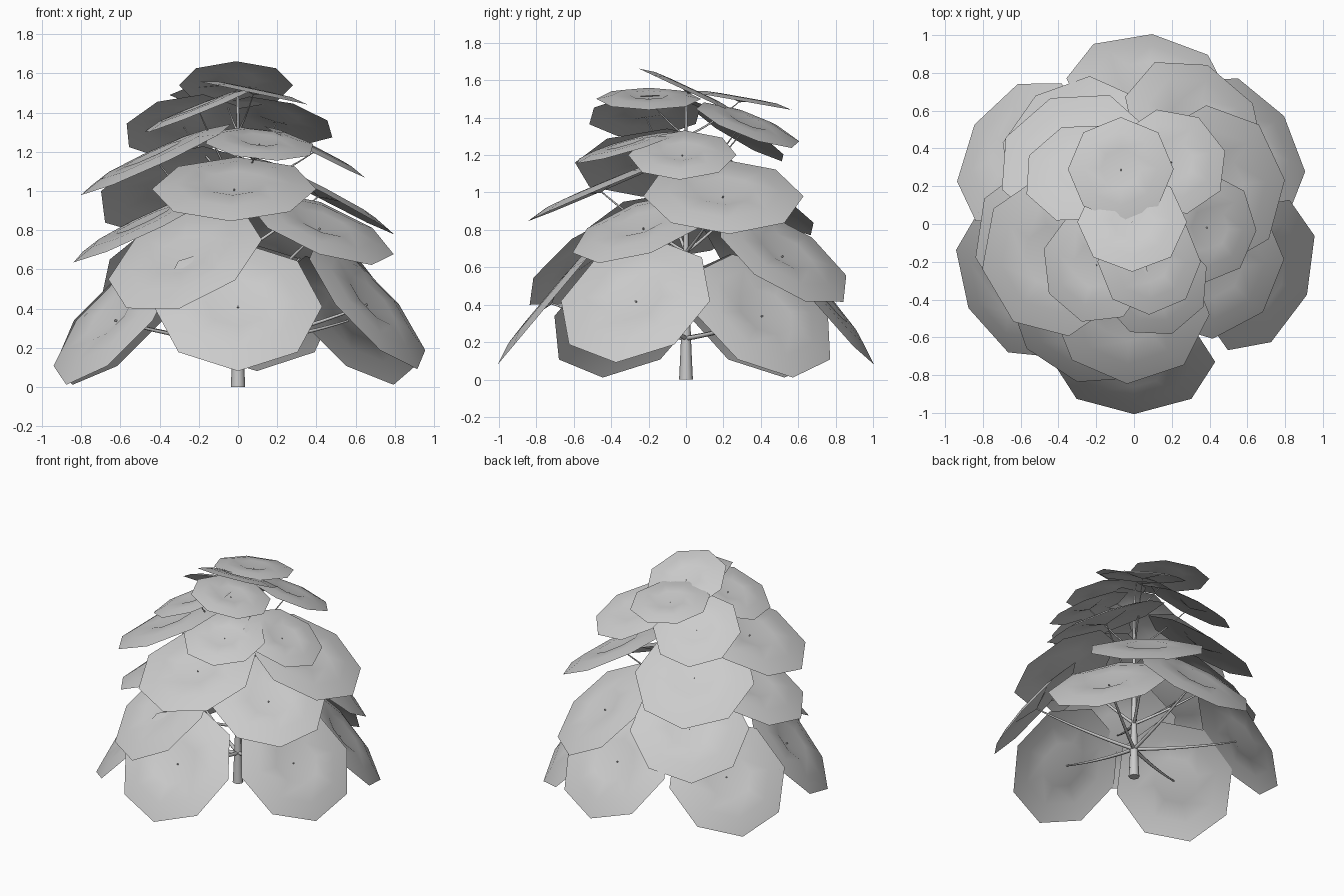
import bpy
import bmesh
import math
from mathutils import Matrix, Vector

default_cube = bpy.data.objects.get("Cube")
if default_cube:
    bpy.data.objects.remove(default_cube, do_unlink=True)

# One plain grey for foliage and wood
grey = bpy.data.materials.new("plain grey")
grey.use_nodes = True
grey.diffuse_color = (0.6, 0.6, 0.6, 1)
grey.node_tree.nodes["Principled BSDF"].inputs["Base Color"].default_value = grey.diffuse_color

LEAF_SIDES = 8
# Cross-section of a leaf pad: (share of radius, height as share of radius)
DISH = ((1, 0), (0.7, 0.07), (0.38, 0.08))
DIMPLE = -0.03

# Tiers of leaf pads: name, branch height on trunk, branch thickness, pads.
# Each pad is x, y, z, radius, tilt, then heading if it does not face
# straight outward, then spin of its corners about its own axis.
TIERS = (
    ("skirt", 0.22, 0.013, (
        (0, -0.73, 0.41, 0.43, 50),
        (0.66, -0.27, 0.42, 0.43, 50),
        (0.57, 0.41, 0.34, 0.43, 50),
        (0.07, 0.73, 0.41, 0.43, 50),
        (-0.61, 0.38, 0.34, 0.43, 50),
        (-0.63, -0.32, 0.34, 0.43, 50),
    )),
    ("lower", 0.42, 0.011, (
        (-0.27, -0.5, 0.65, 0.42, 40, 237, 22),
        (0.42, -0.23, 0.81, 0.4, 28, -42),
        (0.32, 0.52, 0.66, 0.41, 40, 50, 22),
        (-0.33, 0.43, 0.65, 0.41, 40),
        (-0.47, -0.1, 0.82, 0.42, 26),
    )),
    ("middle", 0.68, 0.009, (
        (-0.02, -0.46, 1.01, 0.42, 23),
        (0.42, 0.2, 0.98, 0.43, 28, 5),
        (-0.31, 0.34, 1.0, 0.42, 33, 112),
        (-0.42, -0.17, 1.16, 0.43, 25, 190),
    )),
    ("upper", 1.0, 0.007, (
        (0.39, -0.02, 1.2, 0.29, 27),
        (0.11, -0.32, 1.24, 0.29, 17),
        (-0.28, 0.27, 1.33, 0.31, 32, 107, 5),
        (-0.2, -0.22, 1.41, 0.31, 22, 187, 22),
        (0.2, 0.33, 1.36, 0.3, 24),
    )),
    ("crown", 1.3, 0.006, (
        (0.08, -0.2, 1.5, 0.28, 12, 0),
        (-0.07, 0.29, 1.49, 0.28, 10, 90),
        (-0.01, 0.01, 1.54, 0.29, 25, 90),
    )),
)


def make_leaf(name, centre, radius, tilt, heading, spin):
    """Thin eight-sided pad with a raised ring and a dimpled middle."""
    bm = bmesh.new()
    rings = []
    for share, height in DISH:
        ring = []
        for i in range(LEAF_SIDES):
            angle = math.tau * i / LEAF_SIDES + spin
            ring.append(bm.verts.new((radius * share * math.cos(angle),
                                      radius * share * math.sin(angle),
                                      radius * height)))
        rings.append(ring)
    middle = bm.verts.new((0, 0, radius * DIMPLE))
    for i in range(LEAF_SIDES):
        j = (i + 1) % LEAF_SIDES
        for outer, inner in zip(rings, rings[1:]):
            bm.faces.new((outer[i], outer[j], inner[j], inner[i]))
        bm.faces.new((rings[-1][i], rings[-1][j], middle))
    for face in bm.faces:
        face.smooth = True
    mesh = bpy.data.meshes.new(name)
    bm.to_mesh(mesh)
    bm.free()
    mesh.materials.append(grey)
    leaf = bpy.data.objects.new(name, mesh)
    leaf.matrix_world = (Matrix.Translation(centre)
                         @ Matrix.Rotation(heading, 4, "Z")
                         @ Matrix.Rotation(tilt, 4, "Y"))
    bpy.context.collection.objects.link(leaf)


def make_wood(name, paths, thickness):
    """Tapered round stems; each path is a list of (point, taper)."""
    curve = bpy.data.curves.new(name, "CURVE")
    curve.dimensions = "3D"
    curve.bevel_depth = thickness
    curve.bevel_resolution = 2
    curve.resolution_u = 5
    curve.use_fill_caps = True
    for path in paths:
        spline = curve.splines.new("NURBS")
        spline.points.add(len(path) - 1)
        for point, (place, taper) in zip(spline.points, path):
            point.co = (*place, 1)
            point.radius = taper
        spline.use_endpoint_u = True
        spline.order_u = 3
    curve.materials.append(grey)
    bpy.context.collection.objects.link(bpy.data.objects.new(name, curve))


# Trunk
make_wood("trunk", [[((0, 0, 0), 1), ((0, 0, 0.25), 0.65),
                     ((0, 0, 0.7), 0.35), ((0, 0, 1.48), 0.15)]], 0.037)

# Leaf pads and the branches that carry them
for tier, start, thickness, pads in TIERS:
    branches = []
    for number, (x, y, z, radius, tilt, *turns) in enumerate(pads, 1):
        heading = math.radians(turns[0]) if turns else math.atan2(y, x)
        spin = math.radians(sum(turns[1:]))
        centre = Vector((x, y, z))
        make_leaf(f"{tier}_leaf_{number}", centre, radius,
                  math.radians(tilt), heading, spin)
        root = Vector((0, 0, start))
        bend = root.lerp(centre, 0.5)
        bend.z -= 0.03
        branches.append([(root, 1), (bend, 0.8), (centre, 0.4)])
    make_wood(f"{tier}_branches", branches, thickness)
